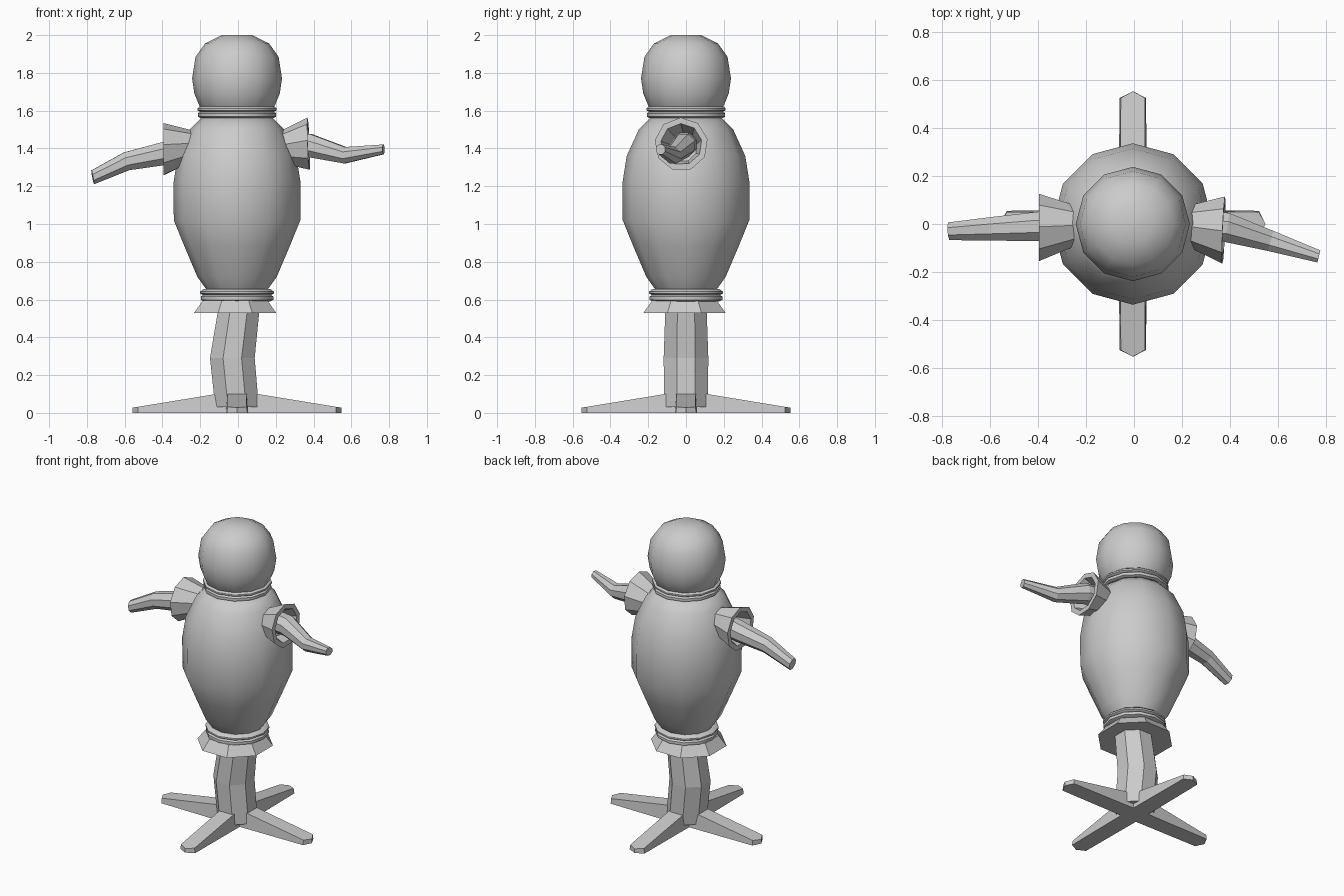
import bpy, bmesh, math
from mathutils import Vector

if "Cube" in bpy.data.objects:
    bpy.data.objects.remove(bpy.data.objects["Cube"])

CX = -0.005  # centre line of the body


def finish(name, bm, smooth):
    bmesh.ops.recalc_face_normals(bm, faces=bm.faces)
    mesh = bpy.data.meshes.new(name)
    bm.to_mesh(mesh)
    bm.free()
    ob = bpy.data.objects.new(name, mesh)
    bpy.context.collection.objects.link(ob)
    if smooth:
        bpy.ops.object.select_all(action='DESELECT')
        ob.select_set(True)
        bpy.context.view_layer.objects.active = ob
        bpy.ops.object.shade_smooth_by_angle(angle=math.radians(smooth))
    return ob


def loft(name, rings, sides, turn=0.0, smooth=0):
    """Skin a list of (centre, radius, normal) rings and cap both ends."""
    bm = bmesh.new()
    loops = []
    for c, r, n in rings:
        q = Vector(n).to_track_quat('Z', 'Y')
        loops.append([bm.verts.new(Vector(c) + q @ Vector((
            r * math.cos(turn + math.tau * i / sides),
            r * math.sin(turn + math.tau * i / sides), 0))) for i in range(sides)])
    for a, b in zip(loops, loops[1:]):
        for i in range(sides):
            j = (i + 1) % sides
            bm.faces.new((a[i], a[j], b[j], b[i]))
    bm.faces.new(loops[0])
    bm.faces.new(loops[-1])
    return finish(name, bm, smooth)


def lathe(name, profile, sides=12, smooth=50, turn=0.0, x=CX, y=0.0):
    return loft(name, [((x, y, z), r, (0, 0, 1)) for r, z in profile], sides, turn, smooth)


# Head and body
lathe("head", [(.18, 1.60), (.197, 1.62), (.226, 1.69), (.238, 1.77), (.220, 1.885),
               (.17, 1.955), (.08, 2.0)])
lathe("body", [(.16, .65), (.21, .72), (.278, .88), (.335, 1.02), (.336, 1.22),
               (.314, 1.36), (.25, 1.50), (.19, 1.56)])

# Double rings at the neck and the hem
for name, z, r in (("neck_ring", 1.56, .21), ("hem_ring", .59, .195)):
    lathe(name, [(r - .02, z), (r - .003, z + .008), (r - .003, z + .026), (r - .014, z + .034),
                 (r, z + .042), (r, z + .052), (r - .02, z + .067)])

# Flared skirt under the body
lathe("skirt", [(.235, .53), (.185, .595)], 8, 0, math.pi / 8, CX - .01, -.008)

# Crooked pole
loft("pole", [((-.005, 0, .03), .125, (0, 0, 1)), ((-.03, 0, .29), .128, (0, 0, 1)),
              ((.006, 0, .56), .118, (0, 0, 1))], 8, math.pi / 8)

# Four tapering feet with pointed tips
for k, label in enumerate(("right", "back", "left", "front")):
    bm = bmesh.new()
    bottom = [(0, -.06), (.525, -.055), (.553, 0), (.525, .055), (0, .06)]
    top = [(0, -.052, .118), (.525, -.05, .032), (.553, 0, .028), (.525, .05, .032), (0, .052, .118)]
    ca, sa = round(math.cos(k * math.pi / 2)), round(math.sin(k * math.pi / 2))
    lo = [bm.verts.new((CX + x * ca - y * sa, x * sa + y * ca, 0)) for x, y in bottom]
    hi = [bm.verts.new((CX + x * ca - y * sa, x * sa + y * ca, z)) for x, y, z in top]
    bm.faces.new(lo)
    bm.faces.new(hi)
    for i in range(5):
        j = (i + 1) % 5
        bm.faces.new((lo[i], lo[j], hi[j], hi[i]))
    finish(label + "_foot", bm, 0)


# Hollow cuffs, with the arms growing out of them
def cuff(name, inner, outer, normal):
    a, b = Vector(inner), Vector(outer)
    loft(name, [(a, .088, normal), (b, .142, normal), (b, .11, normal),
                (a.lerp(b, .25), .07, normal)], 9, .2)


cuff("left_cuff", (-.25, -.008, 1.41), (-.395, -.015, 1.392), (-1, 0, 0))
cuff("right_cuff", (.23, -.008, 1.405), (.374, -.025, 1.422), (1, -.04, .04))

loft("left_arm", [((-.25, -.008, 1.40), .07, (-1, 0, -.15)), ((-.395, -.01, 1.372), .066, (-1, 0, -.2)),
                  ((-.59, -.02, 1.332), .053, (-1, -.05, -.3)),
                  ((-.769, -.03, 1.247), .04, (-1, -.07, -.2))], 8, math.pi / 8)
loft("right_arm", [((.23, -.005, 1.425), .07, (1, -.1, 0)), ((.38, -.013, 1.415), .066, (1, -.2, -.15)),
                   ((.567, -.07, 1.364), .047, (1, -.3, -.05)),
                   ((.77, -.135, 1.395), .028, (1, -.25, 0))], 8, math.pi / 8)
